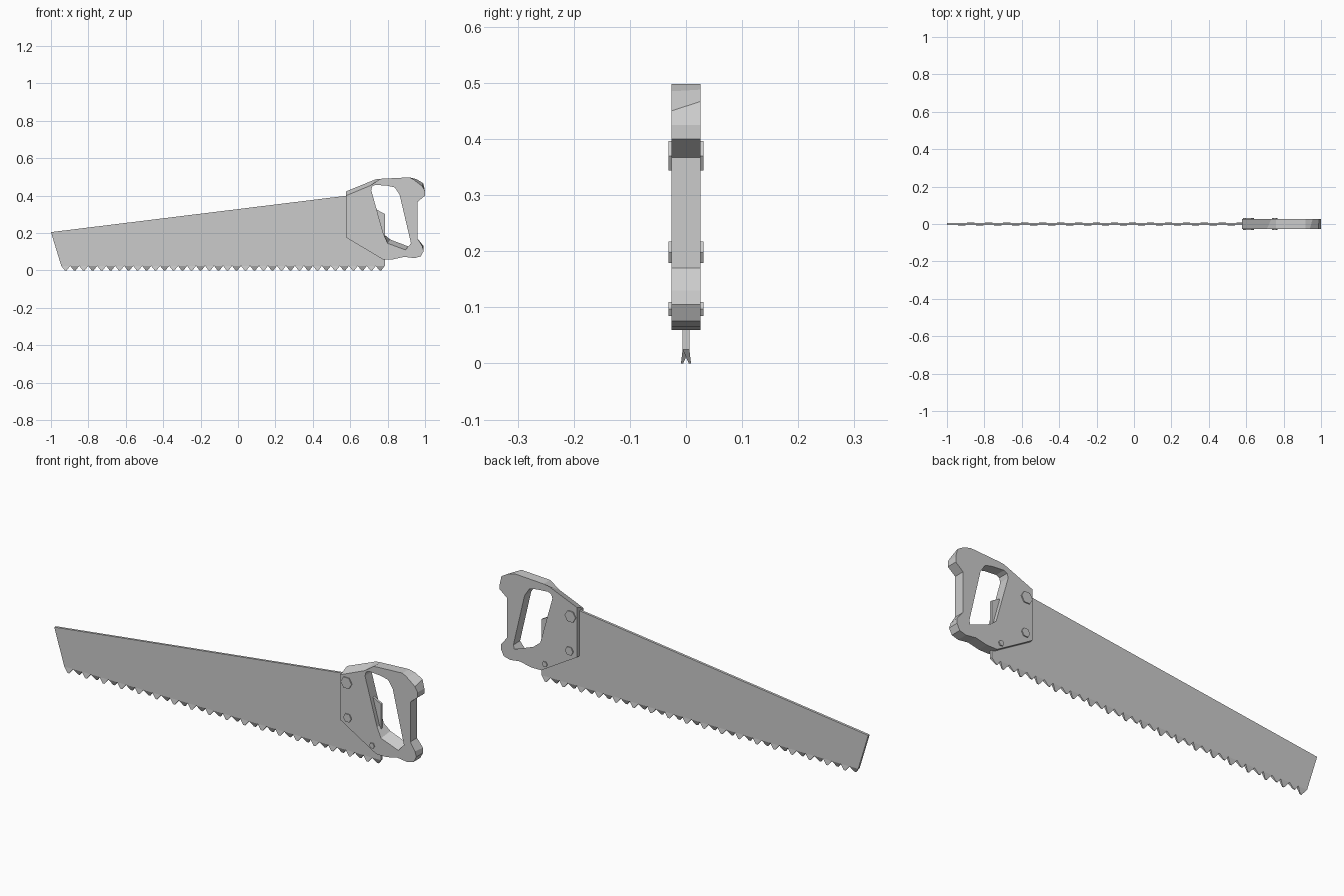
import bpy
import bmesh
from math import pi
from mathutils import Matrix

cube = bpy.data.objects.get("Cube")
if cube:
    bpy.data.objects.remove(cube, do_unlink=True)

grey = bpy.data.materials.new("plain grey")
grey.use_nodes = True
colour = (0.6, 0.6, 0.6, 1)
grey.diffuse_color = colour
grey.node_tree.nodes["Principled BSDF"].inputs["Base Color"].default_value = colour


def finish(bm, name):
    """Turn a bmesh into a flat shaded object."""
    bmesh.ops.recalc_face_normals(bm, faces=bm.faces[:])
    mesh = bpy.data.meshes.new(name)
    bm.to_mesh(mesh)
    bm.free()
    mesh.materials.append(grey)
    obj = bpy.data.objects.new(name, mesh)
    bpy.context.collection.objects.link(obj)
    return obj


def slab(name, loops, half):
    """Extrude closed outlines (the first one solid, the rest holes) along y.
    A point may carry a second x, z pair for its position on the back."""
    bm = bmesh.new()
    caps = [[], []]
    for loop in loops:
        rings = []
        for side, y in enumerate((-half, half)):
            ring = []
            for p in loop:
                x, z = p[-2:] if side else p[:2]
                ring.append(bm.verts.new((x, y, z)))
            rings.append(ring)
            caps[side] += [bm.edges.new((ring[i - 1], ring[i])) for i in range(len(ring))]
        front, back = rings
        for i in range(len(loop)):
            bm.faces.new((front[i - 1], front[i], back[i], back[i - 1]))
    for edges in caps:
        bmesh.ops.triangle_fill(bm, edges=edges, use_beauty=True)
    bmesh.ops.dissolve_limit(bm, angle_limit=0.01, verts=bm.verts[:], edges=bm.edges[:])
    return finish(bm, name)


# Handle with its grip opening
outline = [
    (0.578, 0.4, 0.578, 0.423), (0.71, 0.455, 0.735, 0.487), (0.76, 0.49),
    (0.917, 0.498), (0.94, 0.485, 0.955, 0.488), (0.985, 0.45, 0.99, 0.467),
    (1.0, 0.425), (1.0, 0.4), (0.96, 0.367), (0.96, 0.17),
    (0.985, 0.13, 0.993, 0.13), (0.993, 0.105), (0.978, 0.076), (0.944, 0.066),
    (0.89, 0.073), (0.83, 0.06), (0.773, 0.06), (0.578, 0.176),
]
opening = [
    (0.712, 0.43), (0.718, 0.45), (0.735, 0.458), (0.8, 0.453), (0.838, 0.444),
    (0.864, 0.405), (0.925, 0.145), (0.895, 0.11, 0.92, 0.125),
    (0.8, 0.145, 0.815, 0.165), (0.778, 0.195),
]
slab("handle", [outline, opening], 0.026)

# Tapered blade
heel, toe, root = 0.785, -0.945, 0.025
thick = 0.006
slab("blade", [[(-1, 0.205), (0.6, 0.402), (heel, 0.402 - 0.1), (heel, root), (toe, root)]], thick)

# Teeth, set alternately to the front and the back
bm = bmesh.new()
count = 36
pitch = (heel - toe) / count
for i in range(count):
    x = toe + i * pitch
    lean = 1 if i % 2 else -1
    base = [bm.verts.new((x + dx, y, root))
            for dx, y in ((0, -thick), (pitch, -thick), (pitch, thick), (0, thick))]
    tip = [bm.verts.new((x + pitch * f, lean * y, 0))
           for f, y in ((0.4, 0.005), (0.6, 0.005), (0.6, 0.009), (0.4, 0.009))]
    if lean < 0:
        tip.reverse()
        tip = tip[2:] + tip[:2]
        tip = sorted(tip, key=lambda v: v.co.y)
        low, high = (sorted(pair, key=lambda v: v.co.x) for pair in (tip[:2], tip[2:]))
        tip = low + high[::-1]
    bm.faces.new(base)
    bm.faces.new(tip)
    for k in range(4):
        bm.faces.new((base[k - 1], base[k], tip[k], tip[k - 1]))
finish(bm, "teeth")

# Hexagonal bolts through the handle
bolts = {"upper": (0.612, 0.37, 0.03), "middle": (0.618, 0.198, 0.022), "lower": (0.752, 0.097, 0.014)}
for place, (x, z, radius) in bolts.items():
    bm = bmesh.new()
    bmesh.ops.create_cone(
        bm, cap_ends=True, segments=6, radius1=radius, radius2=radius, depth=0.062,
        matrix=Matrix.Translation((x, 0, z)) @ Matrix.Rotation(pi / 2, 4, "X") @ Matrix.Rotation(pi / 6, 4, "Z"))
    finish(bm, place + "_bolt")
